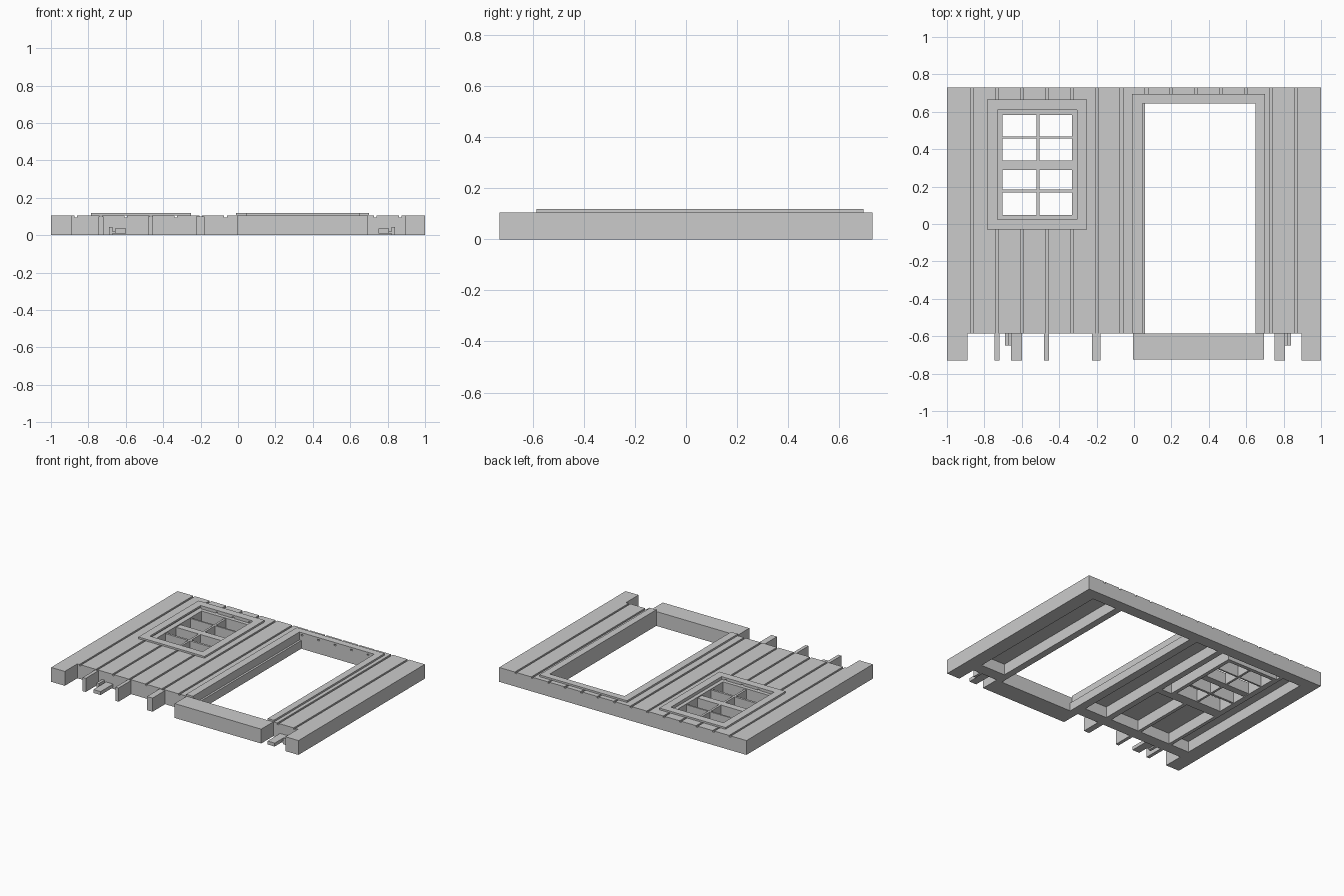
import bpy
import bmesh

cube = bpy.data.objects.get("Cube")
if cube:
    bpy.data.objects.remove(cube, do_unlink=True)

grey = bpy.data.materials.new("plain grey")
grey.use_nodes = True
GREY = (0.6, 0.6, 0.6, 1)
grey.diffuse_color = GREY
grey.node_tree.nodes["Principled BSDF"].inputs["Base Color"].default_value = GREY

BACK, FRONT, LIP = 0.73, -0.73, -0.585   # back edge, stud ends, board ends
TOP, SKIN = 0.105, 0.08                  # board face and board underside


def boxes(name, spans):
    """One object from boxes given as (x0, x1, y0, y1, z0, z1)."""
    bm = bmesh.new()
    for x0, x1, y0, y1, z0, z1 in spans:
        verts = bmesh.ops.create_cube(bm, size=1)["verts"]
        for v in verts:
            v.co.x = x1 if v.co.x > 0 else x0
            v.co.y = y1 if v.co.y > 0 else y0
            v.co.z = z1 if v.co.z > 0 else z0
    mesh = bpy.data.meshes.new(name)
    bm.to_mesh(mesh)
    bm.free()
    mesh.materials.append(grey)
    obj = bpy.data.objects.new(name, mesh)
    bpy.context.collection.objects.link(obj)
    return obj


def ring(x0, x1, y0, y1, w, z0, z1):
    """Four boxes around a rectangle, w wide, measured inward."""
    return [(x0, x0 + w, y0, y1, z0, z1), (x1 - w, x1, y0, y1, z0, z1),
            (x0 + w, x1 - w, y0, y0 + w, z0, z1),
            (x0 + w, x1 - w, y1 - w, y1, z0, z1)]


def cut(obj, name, spans):
    cutter = boxes(name, spans)
    cutter.hide_render = True
    cutter.hide_viewport = True
    mod = obj.modifiers.new(name, "BOOLEAN")
    mod.operation = "DIFFERENCE"
    mod.solver = "EXACT"
    mod.object = cutter


# Board skin with plank grooves, window and door openings
PLANKS = 15
pitch = 2 / PLANKS
grooves = []
for i in range(1, PLANKS):
    x = -1 + i * pitch
    grooves.append((x - 0.007, x + 0.007, -1, 1, TOP - 0.01, 0.2))
skin = boxes("plank_skin", [(-1, 1, LIP, BACK, SKIN, TOP)])
cut(skin, "groove_cutter", grooves)
cut(skin, "window_cutter", [(-0.73, -0.305, 0.02, 0.61, -1, 1)])
cut(skin, "door_cutter", [(0.045, 0.65, -1, 0.645, -1, 1)])

# Perimeter frame below the boards, with end posts reaching past them
boxes("back_rail", [(-0.89, 0.895, 0.645, BACK, 0, SKIN)])
boxes("side_frames", [(-1, -0.89, LIP, BACK, 0, SKIN),
                      (0.895, 1, LIP, BACK, 0, SKIN)])
boxes("end_posts", [(-1, -0.89, FRONT, LIP, 0, TOP),
                    (0.895, 1, FRONT, LIP, 0, TOP)])
boxes("front_rail", [(-0.89, 0, LIP, -0.5, 0, SKIN),
                     (0.70, 0.895, LIP, -0.5, 0, SKIN)])

# Studs run behind the boards and stick out at the front
for name, x0, x1, y1 in (("outer_stud", -0.745, -0.72, 0.645),
                         ("middle_stud", -0.48, -0.455, 0.02),
                         ("inner_stud", -0.225, -0.18, 0.645)):
    boxes(name, [(x0, x1, LIP, y1, 0, SKIN), (x0, x1, FRONT, LIP, 0, 0.1)])
boxes("window_sill_beam", [(-0.72, -0.225, -0.03, 0.02, 0, SKIN)])

# Door surround
boxes("door_jambs", [(0, 0.045, LIP, 0.645, 0, SKIN),
                     (0.045, 0.06, LIP, 0.645, 0, 0.06),
                     (0.65, 0.70, LIP, 0.645, 0, SKIN)])
boxes("door_trim", [(-0.01, 0.045, LIP, 0.695, TOP, 0.118),
                    (0.65, 0.70, LIP, 0.695, TOP, 0.118),
                    (0.045, 0.65, 0.645, 0.695, TOP, 0.118)])
boxes("door_sill", [(-0.005, 0.695, -0.725, LIP, 0, TOP)])

# Window: raised trim, recessed frame and glazing bars
boxes("window_trim", ring(-0.785, -0.25, -0.03, 0.665, 0.055, TOP, 0.118))
boxes("window_frame", ring(-0.73, -0.305, 0.02, 0.61, 0.027, 0, 0.095))
bars = [(-0.522, -0.506, 0.047, 0.583, 0.005, 0.088)]
for y, w in ((0.463, 0.012), (0.315, 0.05), (0.176, 0.016)):
    for x0, x1 in ((-0.703, -0.522), (-0.506, -0.332)):
        bars.append((x0, x1, y - w / 2, y + w / 2, 0.005, 0.088))
boxes("window_bars", bars)

# Joining clips at the front edge, one facing each way
for name, x, s in (("right_clip", -0.67, 1), ("left_clip", 0.82, -1)):
    def span(a, b):
        return tuple(sorted((x + s * a, x + s * b)))
    boxes(name, [(*span(-0.02, 0), -0.65, LIP, 0, 0.045),
                 (*span(0, 0.07), -0.65, LIP, 0.01, 0.02),
                 (*span(0.012, 0.07), FRONT, LIP, 0.01, 0.035)])
